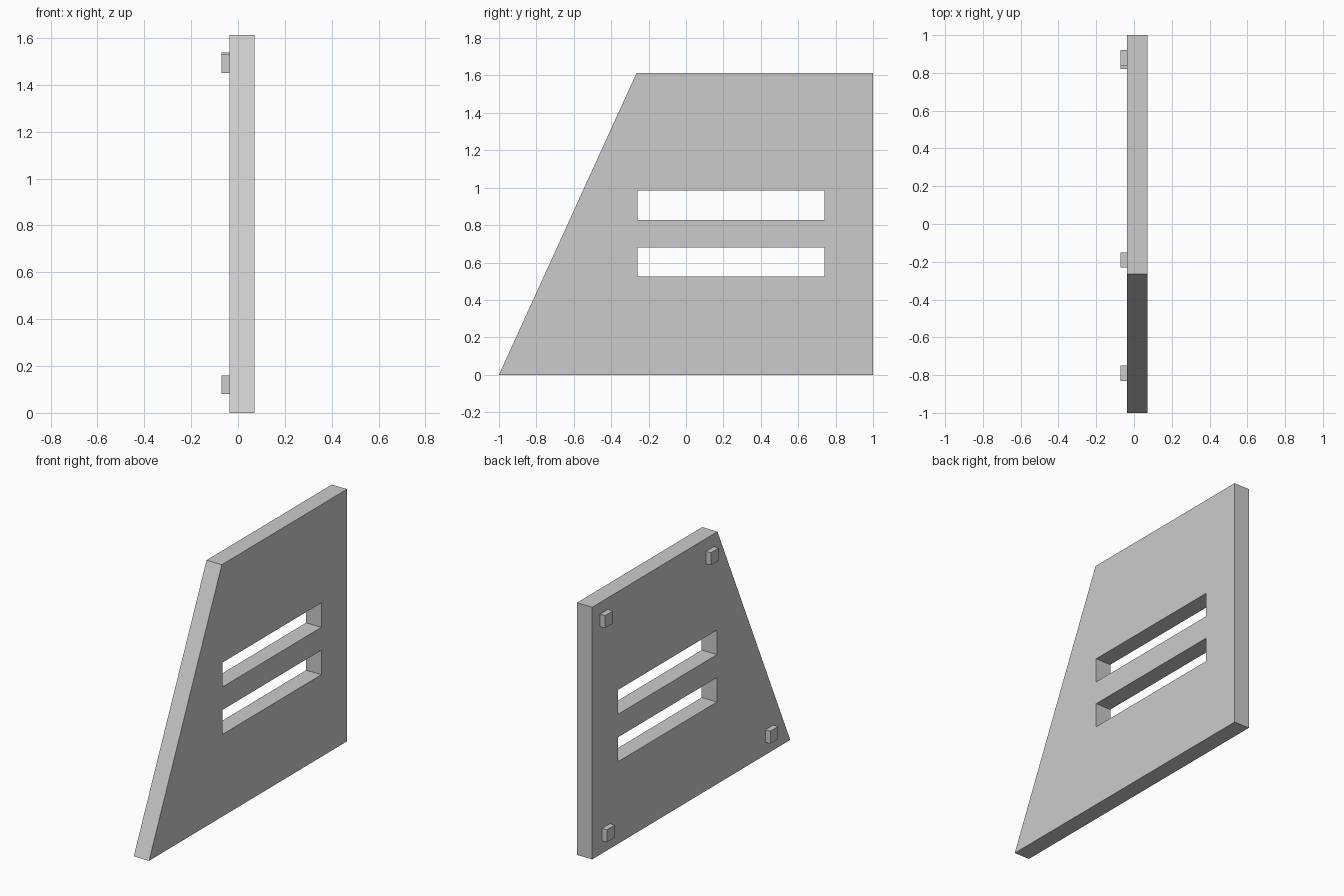
import bpy, bmesh
from math import radians

if "Cube" in bpy.data.objects:
    bpy.data.objects.remove(bpy.data.objects["Cube"])

FRONT_X, BACK_X, PEG_X = 0.071, -0.037, -0.071   # panel faces and peg tips


def rect(y0, y1, z0, z1):
    return [(y0, z0), (y1, z0), (y1, z1), (y0, z1)]


def extruded_outline(name, loops, x0, x1):
    """Fill closed (y, z) loops, inner loops being holes, from x0 to x1."""
    curve = bpy.data.curves.new(name, 'CURVE')
    curve.dimensions = '2D'
    curve.fill_mode = 'BOTH'
    curve.extrude = (x1 - x0) / 2
    for loop in loops:
        spline = curve.splines.new('POLY')
        spline.points.add(len(loop) - 1)
        for point, (y, z) in zip(spline.points, loop):
            point.co = (y, z, 0, 1)
        spline.use_cyclic_u = True
    obj = bpy.data.objects.new(name, curve)
    obj.location.x = (x0 + x1) / 2
    obj.rotation_euler = (radians(90), 0, radians(90))
    bpy.context.collection.objects.link(obj)
    bpy.ops.object.select_all(action='DESELECT')
    obj.select_set(True)
    bpy.context.view_layer.objects.active = obj
    bpy.ops.object.convert(target='MESH')
    obj = bpy.context.object
    # Weld caps to sides and keep every face flat
    bm = bmesh.new()
    bm.from_mesh(obj.data)
    bmesh.ops.remove_doubles(bm, verts=bm.verts, dist=1e-5)
    bmesh.ops.recalc_face_normals(bm, faces=bm.faces)
    for face in bm.faces:
        face.smooth = False
    bm.to_mesh(obj.data)
    bm.free()
    return obj


# Slanted panel with two horizontal slots
outline = [(-1, 0), (1, 0), (1, 1.612), (-0.265, 1.612)]
slots = [rect(-0.26, 0.74, z, z + 0.156) for z in (0.525, 0.828)]
extruded_outline("panel", [outline] + slots, BACK_X, FRONT_X)

# Square mounting pegs on the back face
pegs = {
    "peg_lower_front": (-0.79, 0.12),
    "peg_lower_rear": (0.86, 0.12),
    "peg_upper_front": (-0.19, 1.49),
    "peg_upper_rear": (0.88, 1.497),
}
for name, (y, z) in pegs.items():
    bpy.ops.mesh.primitive_cube_add(size=1, location=((PEG_X + BACK_X) / 2, y, z))
    peg = bpy.context.object
    peg.name = name
    peg.scale = (BACK_X - PEG_X, 0.08, 0.08)
